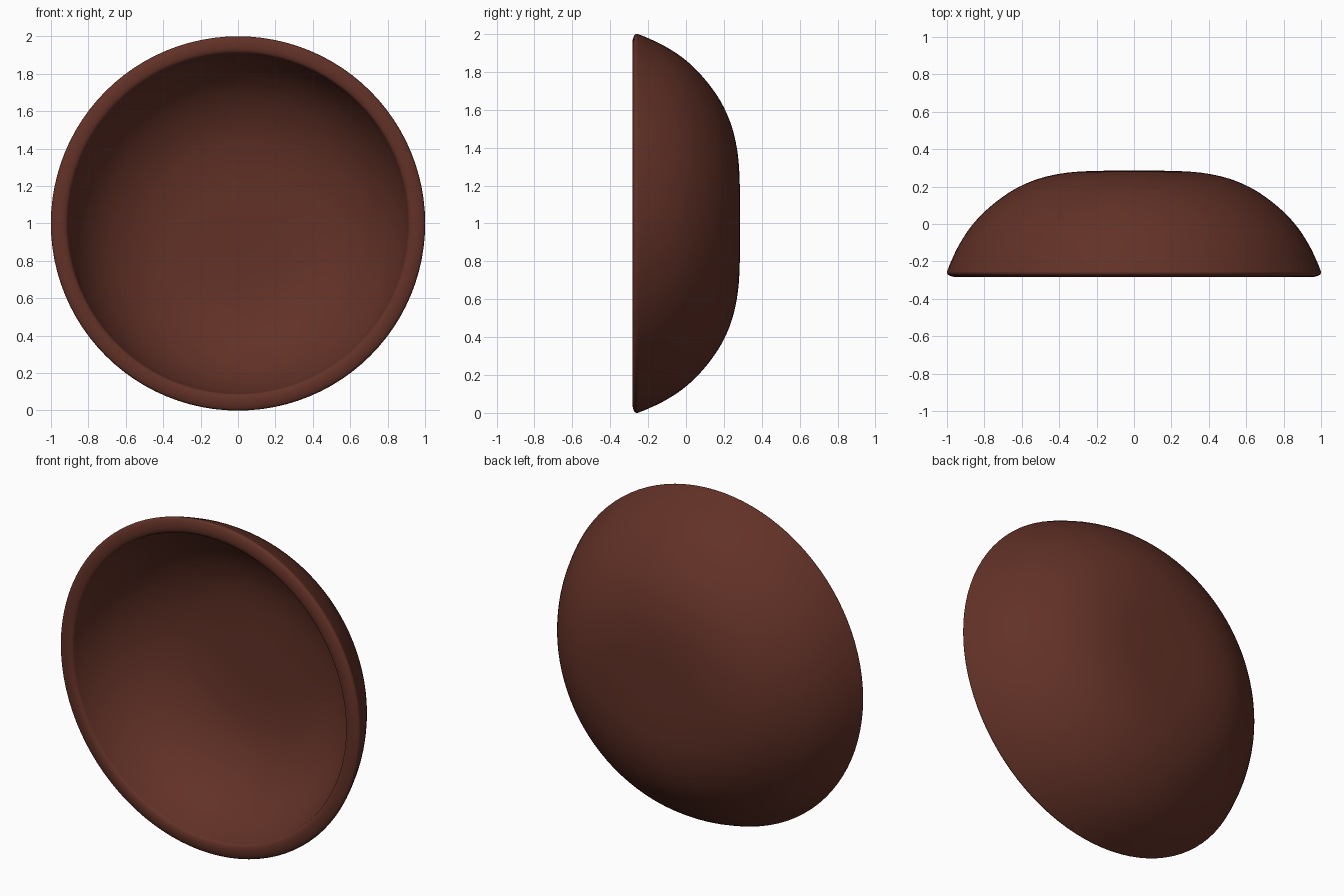
import bpy, bmesh, math
from mathutils import Vector

if "Cube" in bpy.data.objects:
    bpy.data.objects.remove(bpy.data.objects["Cube"])

SEGMENTS = 96
SUB = 4

# Half cross-section (radius, y): outer back centre -> rim -> inner centre
OUTER = [(0, 0.285), (0.2, 0.284), (0.36, 0.274), (0.5, 0.245), (0.62, 0.196),
         (0.72, 0.132), (0.81, 0.055), (0.88, -0.025), (0.94, -0.12),
         (0.98, -0.205), (0.998, -0.25)]
RIM = [(1.0, -0.262), (0.992, -0.273), (0.97, -0.281), (0.945, -0.283),
       (0.925, -0.279), (0.913, -0.27), (0.908, -0.255)]
INNER = [(0.89, -0.2), (0.85, -0.115), (0.8, -0.04), (0.73, 0.035),
         (0.65, 0.095), (0.56, 0.143), (0.46, 0.178), (0.34, 0.198),
         (0.2, 0.206), (0, 0.207)]


def smooth_curve(points, sub):
    """Catmull-Rom curve through the profile points."""
    p = [Vector(q) for q in points]
    p = [Vector((-p[1].x, p[1].y))] + p + [Vector((-p[-2].x, p[-2].y))]
    out = []
    for i in range(1, len(p) - 2):
        a, b, c, d = p[i - 1:i + 3]
        for k in range(sub):
            t = k / sub
            out.append(0.5 * (2 * b + (c - a) * t + (2 * a - 5 * b + 4 * c - d) * t * t
                              + (3 * b - a - 3 * c + d) * t ** 3))
    return out + [p[-2]]


# Bowl: spin the profile round the y axis
bm = bmesh.new()
verts = [bm.verts.new((q.x, q.y, 1)) for q in smooth_curve(OUTER + RIM + INNER, SUB)]
edges = [bm.edges.new(pair) for pair in zip(verts, verts[1:])]
bmesh.ops.spin(bm, geom=verts + edges, cent=(0, 0, 1), axis=(0, 1, 0),
               angle=math.tau, steps=SEGMENTS, use_merge=True)
bmesh.ops.remove_doubles(bm, verts=bm.verts, dist=1e-4)
bmesh.ops.recalc_face_normals(bm, faces=bm.faces)
for f in bm.faces:
    f.smooth = True
mesh = bpy.data.meshes.new("bowl")
bm.to_mesh(mesh)
bm.free()

# Single dark brown colour
brown = bpy.data.materials.new("dark brown")
brown.diffuse_color = (0.122, 0.031, 0.02, 1)
brown.use_nodes = True
brown.node_tree.nodes["Principled BSDF"].inputs["Base Color"].default_value = brown.diffuse_color
mesh.materials.append(brown)
bowl = bpy.data.objects.new("bowl", mesh)
bpy.context.collection.objects.link(bowl)
